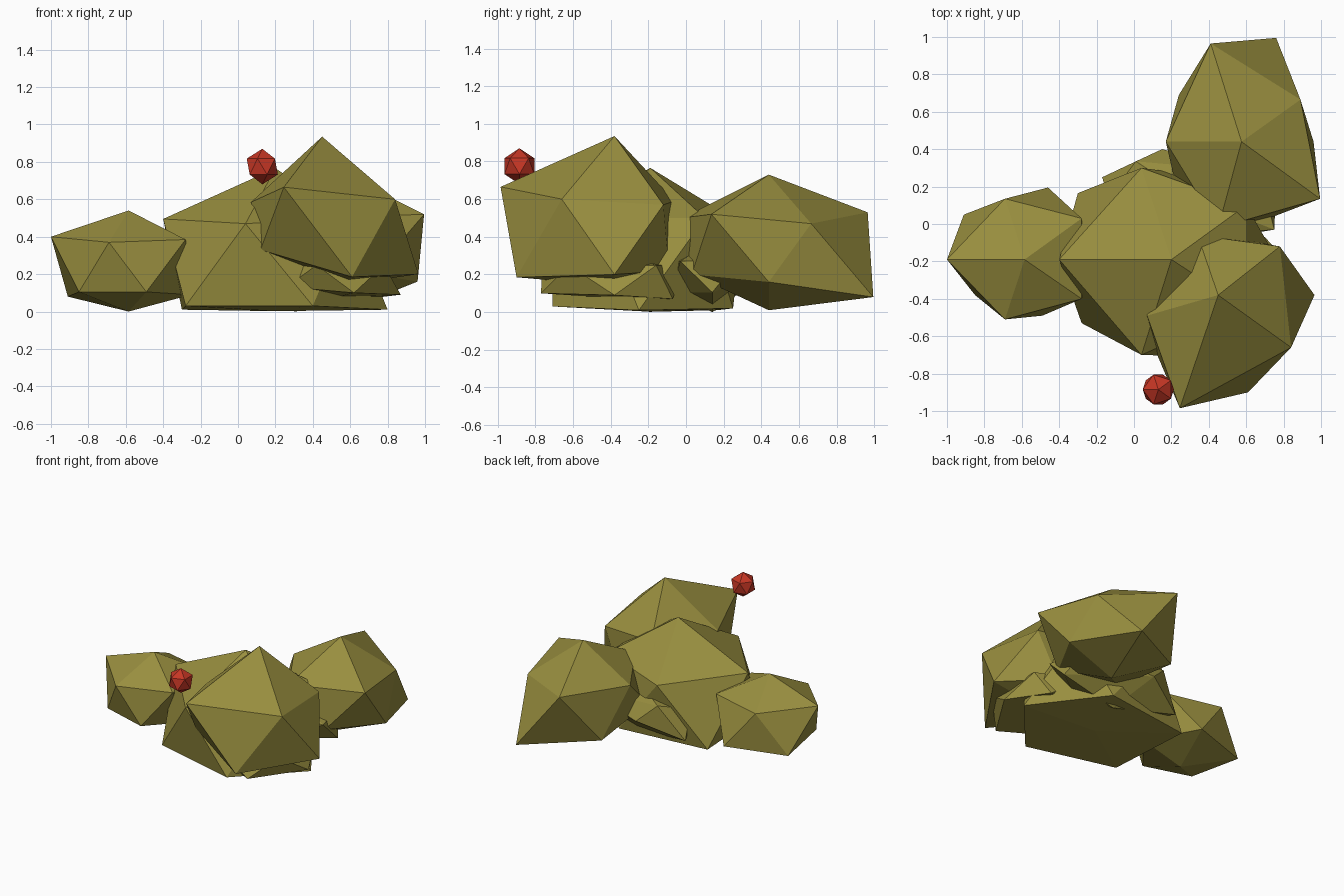
import bpy, bmesh
from mathutils import Vector, Matrix
from math import pi


def material(name, rgb):
    m = bpy.data.materials.new(name)
    m.diffuse_color = (*rgb, 1)
    return m


olive = material("olive leaf", (0.32, 0.275, 0.05))
red = material("berry red", (0.56, 0.037, 0.018))


def lump(name, centre, radii, mat, pulls=()):
    """Stretched icosahedron; each pull drags its nearest free corner there."""
    bm = bmesh.new()
    bmesh.ops.create_icosphere(bm, subdivisions=1, radius=1)
    bmesh.ops.transform(bm, verts=bm.verts, matrix=Matrix.Translation(centre)
                        @ Matrix.Diagonal((*radii, 1)) @ Matrix.Rotation(pi, 4, 'Z'))
    free = list(bm.verts)
    for p in map(Vector, pulls):
        v = min(free, key=lambda c: (c.co - p).length)
        free.remove(v)
        v.co = p
    bmesh.ops.recalc_face_normals(bm, faces=bm.faces)
    me = bpy.data.meshes.new(name)
    bm.to_mesh(me)
    bm.free()
    me.materials.append(mat)
    ob = bpy.data.objects.new(name, me)
    bpy.context.collection.objects.link(ob)


# left foliage clump
lump("left_foliage", (-0.585, -0.19, 0.27), (0.44, 0.38, 0.27), olive, [
    (-1.0, -0.19, 0.40), (-0.69, 0.135, 0.38), (-0.69, -0.51, 0.37),
    (-0.28, 0.03, 0.385), (-0.28, -0.40, 0.385), (-0.91, 0.05, 0.08),
    (-0.85, -0.38, 0.105), (-0.46, 0.195, 0.09), (-0.49, -0.49, 0.105),
    (-0.25, -0.19, 0.09)])

# back right foliage clump
lump("back_foliage", (0.575, 0.44, 0.37), (0.46, 0.60, 0.36), olive, [
    (0.17, 0.44, 0.487), (0.41, 0.965, 0.53), (0.89, 0.665, 0.47),
    (0.995, 0.135, 0.52), (0.45, -0.02, 0.50), (0.96, 0.44, 0.16),
    (0.76, 0.995, 0.08), (0.24, 0.69, 0.137), (0.72, 0.03, 0.20)])

# tall front right foliage clump
lump("front_foliage", (0.47, -0.42, 0.535), (0.47, 0.53, 0.40), olive, [
    (0.45, -0.38, 0.935), (0.07, -0.49, 0.585), (0.34, -0.06, 0.59),
    (0.78, -0.12, 0.57), (0.84, -0.66, 0.60), (0.245, -0.985, 0.665),
    (0.965, -0.38, 0.20), (0.61, -0.90, 0.185), (0.12, -0.69, 0.33),
    (0.62, -0.09, 0.22), (0.55, -0.38, 0.14)])

# central foliage clump, flat at the base
lump("centre_foliage", (0.2, -0.19, 0.384), (0.66, 0.58, 0.382), olive, [
    (-0.40, -0.19, 0.495), (0.04, 0.30, 0.468), (0.04, -0.70, 0.47),
    (0.60, 0.10, 0.50), (0.60, -0.45, 0.50), (-0.28, -0.53, 0.03),
    (-0.30, 0.165, 0.01), (0.40, -0.71, 0.03), (0.80, -0.25, 0.01),
    (0.40, 0.25, 0.02)])

# low clumps tucked underneath
lump("rear_low_foliage", (0.31, 0.14, 0.19), (0.50, 0.26, 0.19), olive, [
    (0.01, 0.335, 0.33), (-0.17, 0.25, 0.075), (0.15, 0.40, 0.20),
    (0.75, -0.03, 0.27)])
lump("front_low_foliage", (0.52, -0.39, 0.19), (0.36, 0.44, 0.13), olive, [
    (0.87, -0.38, 0.09), (0.62, -0.77, 0.10), (0.70, -0.07, 0.07),
    (0.52, -0.39, 0.075)])

# berry
lump("berry", (0.13, -0.885, 0.775), (0.093, 0.093, 0.095), red)
